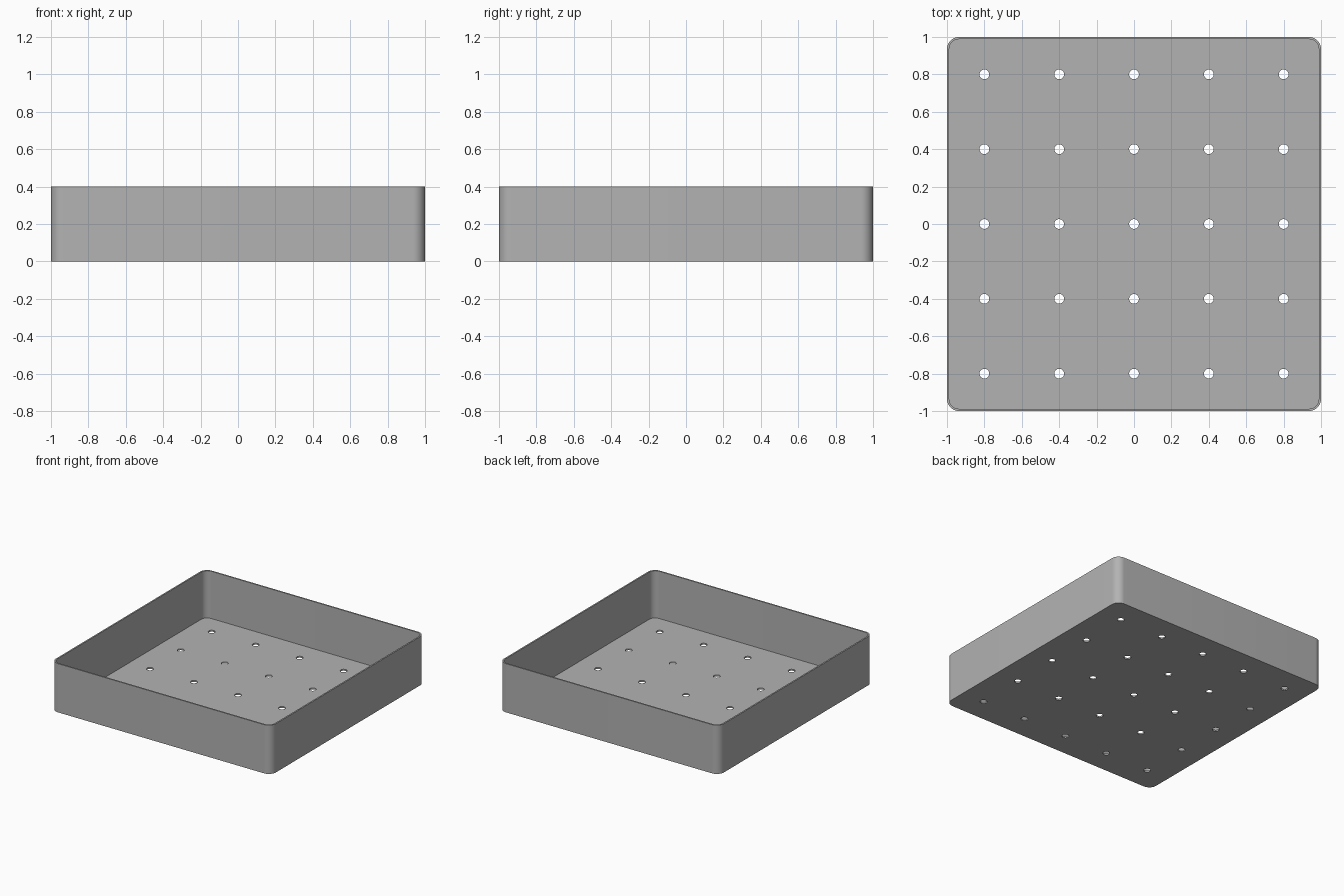
import bpy, bmesh, math
from mathutils import Matrix

SIZE, HEIGHT = 2.0, 0.4
WALL, FLOOR = 0.012, 0.012
CORNER, HOLE = 0.065, 0.026

cube = bpy.data.objects.get("Cube")
if cube:
    bpy.data.objects.remove(cube, do_unlink=True)

grey = bpy.data.materials.new("mid grey")
colour = (0.45, 0.45, 0.45, 1)
grey.use_nodes = True
grey.diffuse_color = colour
grey.node_tree.nodes["Principled BSDF"].inputs["Base Color"].default_value = colour


def make_object(name, bm):
    mesh = bpy.data.meshes.new(name)
    bm.to_mesh(mesh)
    bm.free()
    mesh.materials.append(grey)
    obj = bpy.data.objects.new(name, mesh)
    bpy.context.collection.objects.link(obj)
    return obj


def rounded_block(name, half, radius, bottom, top, steps=12):
    """Square block with rounded upright corners."""
    bm = bmesh.new()
    ring = []
    for quarter in range(4):
        middle = math.radians(45 + 90 * quarter)
        cx = math.copysign(half - radius, math.cos(middle))
        cy = math.copysign(half - radius, math.sin(middle))
        for i in range(steps + 1):
            a = math.pi / 2 * (quarter + i / steps)
            ring.append(bm.verts.new((cx + radius * math.cos(a), cy + radius * math.sin(a), bottom)))
    base = bm.faces.new(ring)
    extruded = bmesh.ops.extrude_face_region(bm, geom=[base], use_keep_orig=True)["geom"]
    verts = [v for v in extruded if isinstance(v, bmesh.types.BMVert)]
    bmesh.ops.translate(bm, verts=verts, vec=(0, 0, top - bottom))
    bmesh.ops.recalc_face_normals(bm, faces=bm.faces)
    return make_object(name, bm)


def cut(target, cutter):
    cutter.hide_render = True
    mod = target.modifiers.new("cut", "BOOLEAN")
    mod.operation = "DIFFERENCE"
    mod.solver = "EXACT"
    mod.object = cutter
    bpy.context.view_layer.objects.active = target
    bpy.ops.object.modifier_apply(modifier=mod.name)
    bpy.data.objects.remove(cutter, do_unlink=True)


# Open tray with thin walls
tray = rounded_block("tray", SIZE / 2, CORNER, 0, HEIGHT)
cut(tray, rounded_block("cavity_cutter", SIZE / 2 - WALL, CORNER - WALL, FLOOR, HEIGHT + 0.1))

# Five by five grid of drain holes in the floor
bm = bmesh.new()
for i in range(-2, 3):
    for j in range(-2, 3):
        bmesh.ops.create_cone(bm, cap_ends=True, segments=32, radius1=HOLE, radius2=HOLE,
                              depth=0.1, matrix=Matrix.Translation((0.4 * i, 0.4 * j, 0)))
cut(tray, make_object("hole_cutter", bm))

# Smooth corners and holes, crisp edges
bpy.ops.object.select_all(action="DESELECT")
tray.select_set(True)
bpy.context.view_layer.objects.active = tray
bpy.ops.object.shade_smooth_by_angle(angle=math.radians(30))
